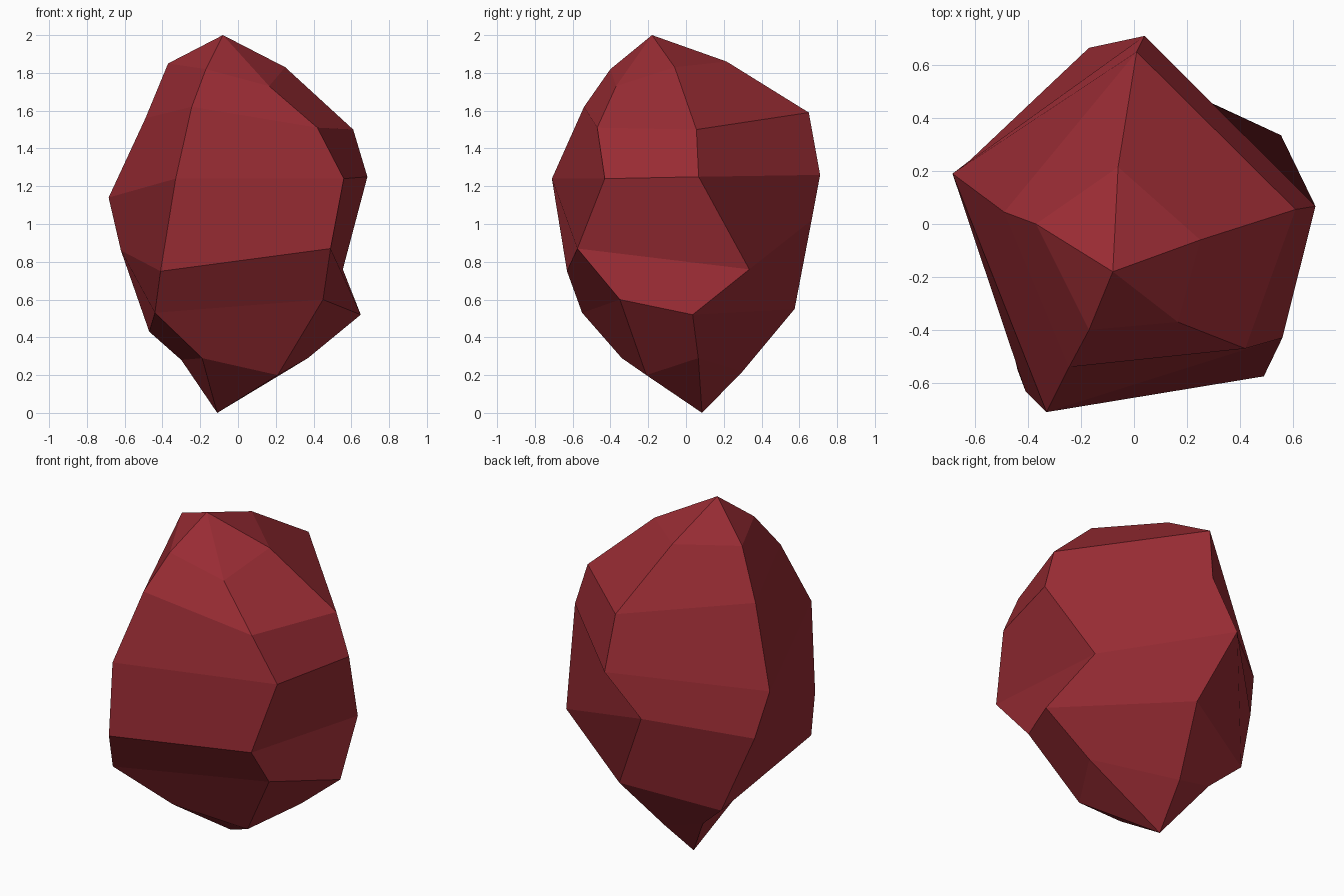
import bpy, bmesh

# Five ridges of the cut stone, each listed from top to bottom
ridges = [
    # front left
    [(-.17, -.40, 1.82), (-.245, -.54, 1.62), (-.33, -.71, 1.24),
     (-.41, -.63, .75), (-.44, -.55, .53), (-.19, -.34, .29)],
    # front right
    [(.165, -.37, 1.73), (.42, -.47, 1.51), (.56, -.43, 1.24),
     (.49, -.575, .87), (.45, -.35, .60), (.21, -.21, .20)],
    # right
    [(.25, -.06, 1.83), (.61, .055, 1.50), (.685, .067, 1.25),
     (.555, .335, .76), (.65, .035, .52), (.37, .065, .29)],
    # back
    [(-.06, .215, 1.86), (.01, .65, 1.59), (.04, .71, 1.26),
     (-.17, .665, 1.02), (.037, .575, .55), (-.07, .30, .22)],
    # left
    [(-.37, 0, 1.85), (-.49, .045, 1.56), (-.685, .19, 1.14),
     (-.62, .24, .86), (-.47, .34, .43), (-.30, .27, .28)],
]

# Stone body: skin neighbouring ridges with quads and close both tips
bm = bmesh.new()
top = bm.verts.new((-.08, -.18, 2))
bottom = bm.verts.new((-.11, .085, 0))
cols = [[bm.verts.new(p) for p in ridge] for ridge in ridges]
for i, a in enumerate(cols):
    b = cols[(i + 1) % len(cols)]
    bm.faces.new((top, a[0], b[0]))
    for k in range(len(a) - 1):
        bm.faces.new((a[k], a[k + 1], b[k + 1], b[k]))
    bm.faces.new((a[-1], bottom, b[-1]))
bmesh.ops.recalc_face_normals(bm, faces=bm.faces[:])

mesh = bpy.data.meshes.new("faceted_stone")
bm.to_mesh(mesh)
bm.free()

# Deep red colour
red = bpy.data.materials.new("deep_red")
red.diffuse_color = (0.32, 0.025, 0.034, 1)
mesh.materials.append(red)
bpy.context.collection.objects.link(bpy.data.objects.new("faceted_stone", mesh))
